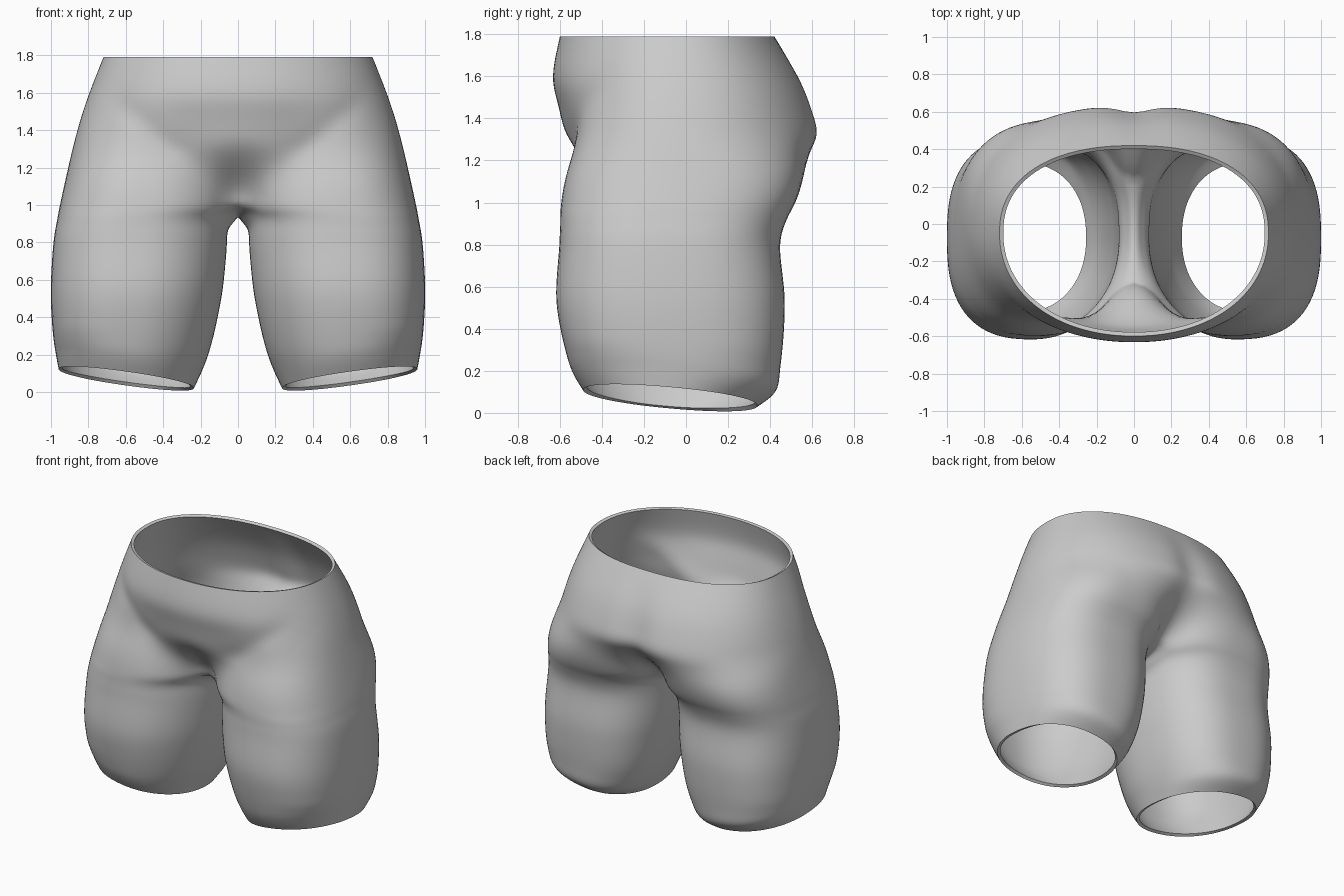
import bpy, bmesh, math

if "Cube" in bpy.data.objects:
    bpy.data.objects.remove(bpy.data.objects["Cube"])

# Section keys from waist to hem: z, outer x, front y, back y, inner leg x
KEYS = [
    (1.79, .72, -.60, .42, 0), (1.60, .795, -.635, .54, 0),
    (1.45, .845, -.605, .605, 0), (1.30, .885, -.575, .642, 0),
    (1.15, .92, -.585, .61, 0), (1.00, .953, -.60, .525, 0),
    (.92, .968, -.603, .485, .052), (.80, .988, -.603, .447, .06),
    (.57, 1.002, -.62, .47, .08), (.40, .998, -.60, .467, .11),
    (.25, .988, -.57, .45, .155), (.15, .975, -.54, .43, .20),
    (.07, .96, -.49, .34, .235)]
CROTCH, STEPS = 5, 3
ARC, INNER = 36, 8              # points round the outside and along the inseam
SWEEP = math.radians(152)


def clamp(v):
    return max(0.0, min(1.0, v))


def ease(v):
    v = clamp(v)
    return v * v * (3 - 2 * v)


def spow(v, n):
    return math.copysign(abs(v) ** (2 / n), v)


def smooth_rows():
    """Catmull-Rom rows between the section keys."""
    rows = []
    for i in range(len(KEYS) - 1):
        a, b, c = KEYS[max(i - 1, 0)], KEYS[i], KEYS[i + 1]
        d = KEYS[min(i + 2, len(KEYS) - 1)]
        for s in range(STEPS):
            t = s / STEPS
            rows.append([.5 * (2 * q + (r - p) * t + (2 * p - 5 * q + 4 * r - w) * t * t
                               + (3 * q - p - 3 * r + w) * t ** 3)
                         for p, q, r, w in zip(a, b, c, d)])
    rows.append(list(KEYS[-1]))
    return rows


def leg_point(row, ang):
    """Boxy outside, rounder towards the inner front and at the hem."""
    z, xo, yf, yb, xi = row
    xi = max(xi, 0)
    c, s = math.cos(ang), math.sin(ang)
    n = 2.1 if c < 0 and s < 0 else 2.6
    n = 2.15 + (n - 2.15) * clamp((z - .05) / .25)
    cy = (yf + yb) / 2
    return ((xo + xi) / 2 + (xo - xi) / 2 * spow(c, n),
            cy + (yb - yf) / 2 * spow(s, n))


def body_point(row, t):
    z, xo, yf, yb, _ = row
    cy = -.05
    n = 2.1 if t < 0 else 2.3
    return (xo * spow(max(math.cos(t), 0), n),
            cy + (yb - cy if t > 0 else cy - yf) * spow(math.sin(t), n))


def hem_z(x, y, z):
    """Tilt the hem up towards the outside and the front."""
    w = clamp((.45 - z) / .3)
    return z + w * (.14 * (x - .6) - .09 * (y + .05))


rows = smooth_rows()
split = CROTCH * STEPS
bm = bmesh.new()
rings = []
for k, row in enumerate(rows):
    z = row[0]
    ring = []
    early = ease((1.6 - z) / .55)
    late = ease((1.36 - z) / .38)
    for j in range(ARC + 1):
        u = 2 * j / ARC - 1
        lx, ly = leg_point(row, u * SWEEP)
        if k <= split:
            # Hips part into two thighs, the middle later than the sides
            mid = ease(abs(u) * 2 - .9) if u < 0 else 1
            blend = early + (late - early) * mid
            bx, by = body_point(row, u * math.pi / 2)
            x, y = bx + (lx - bx) * blend, by + (ly - by) * blend
            if j in (0, ARC):
                x = 0
            if u < 0:           # crease between belly and thigh
                d = z - (1.01 + .84 * x)
                y += .015 * math.exp(-(d / .06) ** 2) * clamp((.75 - x) / .15) * clamp(x / .2)
            elif k > 0:         # cleft at the back
                y -= .045 * math.exp(-(x / .09) ** 2) * clamp((1.75 - z) / .35)
        else:
            x, y = lx, ly
        ring.append(bm.verts.new((x, y, hem_z(x, y, z))))
    # Inseam points close each leg section
    if k >= split:
        for m in range(1, INNER):
            v = m / INNER
            ang = SWEEP + v * 2 * (math.pi - SWEEP)
            x, y = leg_point(row, ang)
            if k == split:
                y0, y1 = ring[ARC].co.y, ring[0].co.y
                x, y = 0, y0 + (y1 - y0) * v
            drop = .06 * math.sin(math.pi * v) * clamp((z - .4) / .6)
            ring.append(bm.verts.new((x, y, hem_z(x, y, z) - drop)))
    rings.append(ring)

for k in range(len(rings) - 1):
    up, low = rings[k], rings[k + 1]
    count = ARC if k < split else ARC + INNER
    for j in range(count):
        n = (j + 1) % len(low) if k >= split else j + 1
        bm.faces.new((up[j], low[j], low[n], up[n]))

# Even out the junction of hips and thighs
soft = [v for ring in rings[split - 5:split + 5] for v in ring if v.co.x > .08]
for _ in range(3):
    bmesh.ops.smooth_vert(bm, verts=soft, factor=.5,
                          use_axis_x=False, use_axis_y=True, use_axis_z=False)

mesh = bpy.data.meshes.new("shorts")
bm.to_mesh(mesh)
bm.free()
shorts = bpy.data.objects.new("shorts", mesh)
bpy.context.collection.objects.link(shorts)

mat = bpy.data.materials.new("light grey cloth")
mat.diffuse_color = (.6, .6, .6, 1)
mat.use_nodes = True
mat.node_tree.nodes["Principled BSDF"].inputs["Base Color"].default_value = mat.diffuse_color
mesh.materials.append(mat)

bpy.context.view_layer.objects.active = shorts
shorts.select_set(True)
bpy.ops.object.shade_smooth()

# Mirror to the other leg, smooth, and give the cloth its thickness
mirror = shorts.modifiers.new("mirror", 'MIRROR')
mirror.merge_threshold = .002
sub = shorts.modifiers.new("smooth", 'SUBSURF')
sub.levels = sub.render_levels = 1
solid = shorts.modifiers.new("thickness", 'SOLIDIFY')
solid.thickness = .022
solid.offset = -1
rim = shorts.modifiers.new("crisp rims", 'EDGE_SPLIT')
rim.split_angle = math.radians(55)
